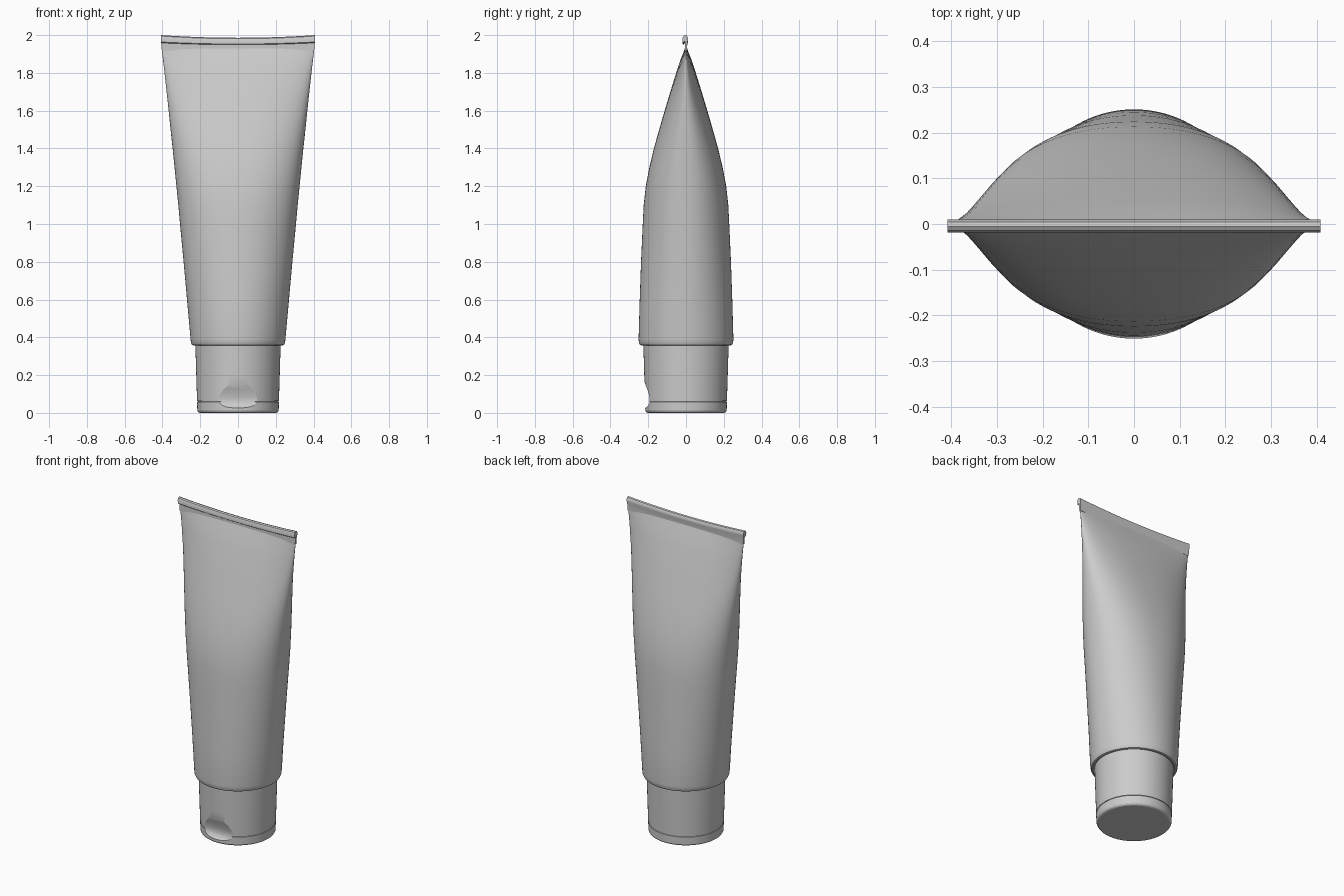
import bpy, bmesh, math

if "Cube" in bpy.data.objects:
    bpy.data.objects.remove(bpy.data.objects["Cube"])


def make_object(name, verts, faces, angle=35):
    mesh = bpy.data.meshes.new(name)
    mesh.from_pydata(verts, [], faces)
    bm = bmesh.new()
    bm.from_mesh(mesh)
    bmesh.ops.recalc_face_normals(bm, faces=bm.faces)
    bm.to_mesh(mesh)
    bm.free()
    obj = bpy.data.objects.new(name, mesh)
    bpy.context.collection.objects.link(obj)
    smooth(obj, angle)
    return obj


def smooth(obj, angle):
    bpy.ops.object.select_all(action='DESELECT')
    bpy.context.view_layer.objects.active = obj
    obj.select_set(True)
    bpy.ops.object.shade_smooth_by_angle(angle=math.radians(angle))


def loft(name, rings, angle=35):
    """Join equal-sized closed rings and cap both ends."""
    n = len(rings[0])
    verts = [v for ring in rings for v in ring]
    faces = [(k * n + i, k * n + (i + 1) % n, (k + 1) * n + (i + 1) % n, (k + 1) * n + i)
             for k in range(len(rings) - 1) for i in range(n)]
    faces.append(tuple(range(n))[::-1])
    faces.append(tuple(range((len(rings) - 1) * n, len(rings) * n)))
    return make_object(name, verts, faces, angle)


def oval(z, a, b, p=2.0, n=96):
    """Superellipse ring with half sizes a, b and exponent p."""
    ring = []
    for i in range(n):
        t = 2 * math.pi * i / n
        c, s = math.cos(t), math.sin(t)
        ring.append((a * math.copysign(abs(c) ** (2 / p), c),
                     b * math.copysign(abs(s) ** (2 / p), s), z))
    return ring


# Squeeze tube body: round at the shoulder, flattened at the top
stations = [(0.365, 0.215, 0.215, 2), (0.357, 0.235, 0.235, 2), (0.36, 0.244, 0.244, 2),
            (0.37, 0.249, 0.249, 2), (0.39, 0.251, 0.251, 2),
            (0.60, 0.270, 0.245, 2), (0.80, 0.288, 0.238, 2.05), (1.00, 0.307, 0.229, 2.1),
            (1.10, 0.316, 0.224, 2.15), (1.20, 0.326, 0.213, 2.2), (1.30, 0.336, 0.194, 2.25),
            (1.40, 0.346, 0.170, 2.3), (1.50, 0.357, 0.142, 2.3), (1.60, 0.367, 0.113, 2.3),
            (1.70, 0.378, 0.083, 2.2), (1.80, 0.389, 0.052, 2.2), (1.87, 0.397, 0.029, 2.2),
            (1.91, 0.402, 0.013, 2.3), (1.93, 0.403, 0.006, 2.6)]
loft("tube_body", [oval(*s) for s in stations])

# Folded crimp: hook-shaped profile swept across the width, ends slightly raised
profile = [(0.006, 1.915), (0.006, 1.945), (0.010, 1.960), (0.010, 1.972), (0.004, 1.983),
           (-0.006, 1.986), (-0.014, 1.981), (-0.019, 1.968), (-0.019, 1.953),
           (-0.013, 1.949), (-0.009, 1.955), (-0.006, 1.955), (-0.006, 1.915)]
rings = []
for i in range(25):
    u = -1 + i / 12
    rings.append([(u * (0.403 + 0.005 * min(1, (z - 1.915) / 0.05)), y,
                   z + 0.014 * u * u * min(1, (z - 1.915) / 0.05)) for y, z in profile])
loft("folded_crimp", rings)

# Flip-top cap with a fine seam groove between lid and base
cap_profile = [(0.0, 0.203), (0.004, 0.211), (0.012, 0.2155), (0.058, 0.2165), (0.059, 0.213),
               (0.062, 0.213), (0.063, 0.2167), (0.20, 0.221), (0.37, 0.226)]
cap = loft("flip_cap", [oval(z, r, r) for z, r in cap_profile])

# Thumb recess scooped out of the front of the cap
scoop = [(-0.30, 0.172), (-0.221, 0.168), (-0.214, 0.148), (-0.204, 0.122), (-0.197, 0.100),
         (-0.193, 0.080), (-0.192, 0.066), (-0.194, 0.052), (-0.199, 0.040),
         (-0.207, 0.031), (-0.217, 0.025), (-0.30, 0.022)]
cutter = loft("recess_cutter", [[(x, y, z) for y, z in scoop] for x in (-0.25, 0.25)])
cutter.hide_render = True
mod = cap.modifiers.new("thumb_recess", 'BOOLEAN')
mod.operation = 'DIFFERENCE'
mod.solver = 'EXACT'
mod.object = cutter
bpy.ops.object.select_all(action='DESELECT')
bpy.context.view_layer.objects.active = cap
cap.select_set(True)
bpy.ops.object.modifier_apply(modifier=mod.name)
bpy.data.objects.remove(cutter, do_unlink=True)
smooth(cap, 25)
